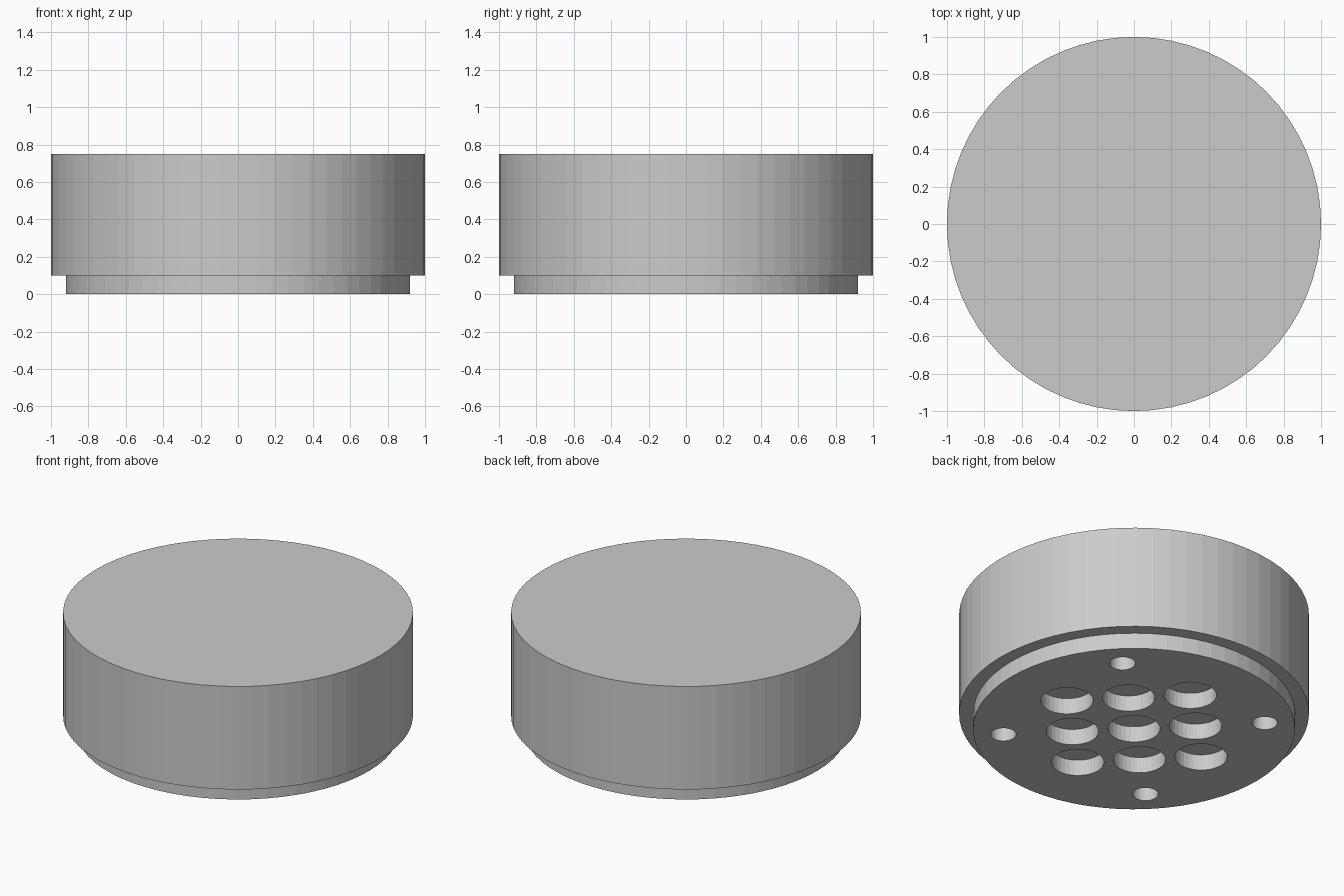
import bpy
from mathutils import Vector

if "Cube" in bpy.data.objects:
    bpy.data.objects.remove(bpy.data.objects["Cube"])


def cylinder(name, radius, z0, z1, sides, x=0, y=0):
    bpy.ops.mesh.primitive_cylinder_add(vertices=sides, radius=radius, depth=z1 - z0,
                                        location=(x, y, (z0 + z1) / 2))
    obj = bpy.context.object
    obj.name = name
    return obj


# Main drum and the narrower foot plate below it
drum = cylinder("drum", 1.0, 0.1, 0.75, 64)
foot = cylinder("foot_plate", 0.92, 0.0, 0.1, 64)

# Hole positions: a diagonal 3x3 grid of wide holes plus four screw holes
a, b = Vector((0.25, 0.25)), Vector((-0.25, 0.25))
holes = [(i * a + j * b, 0.14) for i in (-1, 0, 1) for j in (-1, 0, 1)]
holes = [(p, 0.15) for p, _ in holes]
holes += [(s * v * 2.12, 0.073) for s in (-1, 1) for v in (a, b)]

# Join all hole cutters into one helper
cutters = [cylinder("cutter", r, -0.1, 0.2, 32, p.x, p.y) for p, r in holes]
for c in cutters:
    c.select_set(True)
bpy.ops.object.join()
cutter = bpy.context.object
cutter.name = "hole_cutter"
cutter.hide_render = True

# Cut the holes through the foot plate, up to the underside of the drum
mod = foot.modifiers.new("holes", 'BOOLEAN')
mod.operation = 'DIFFERENCE'
mod.solver = 'EXACT'
mod.object = cutter
bpy.context.view_layer.objects.active = foot
bpy.ops.object.modifier_apply(modifier=mod.name)
bpy.data.objects.remove(cutter, do_unlink=True)
